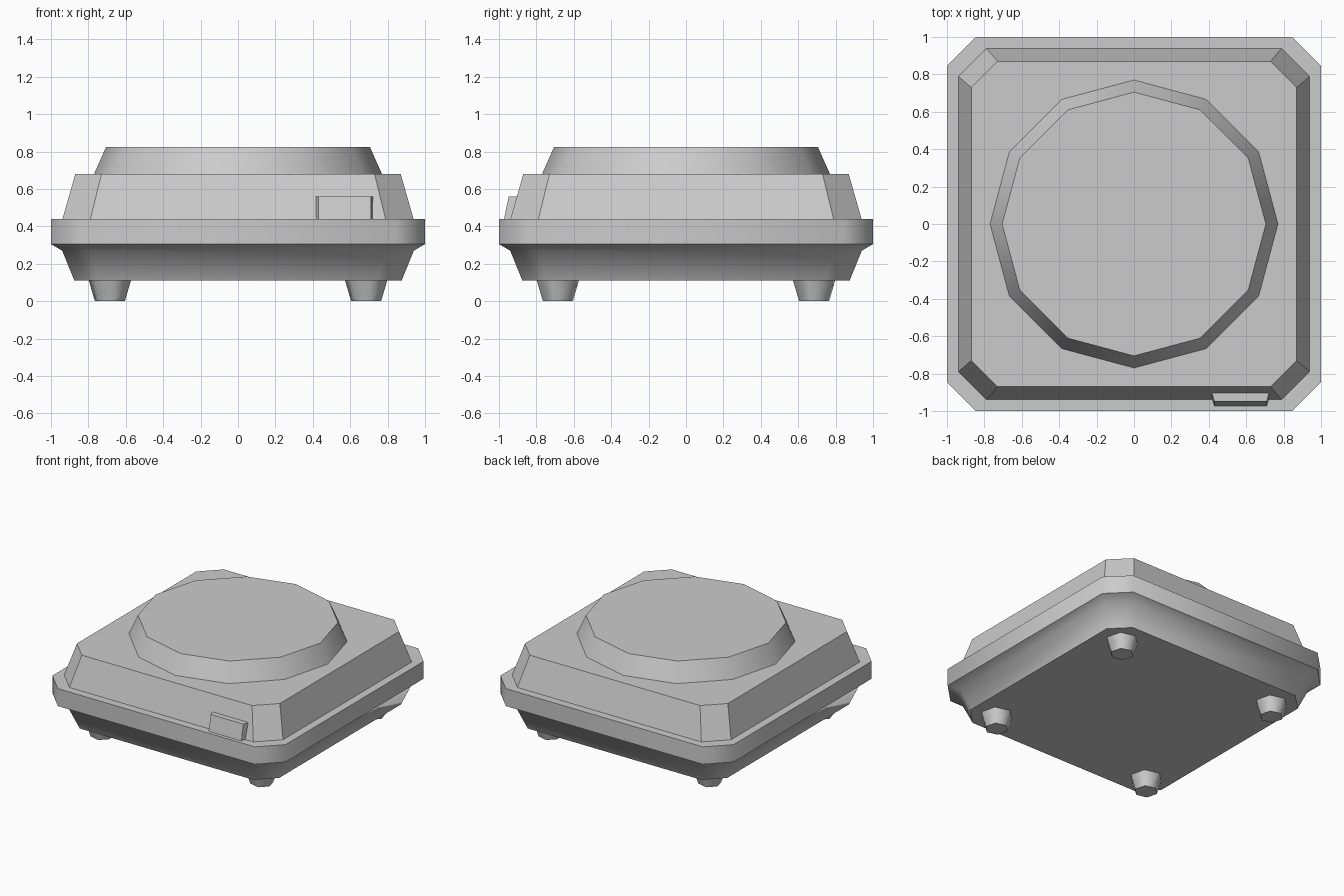
import bpy, bmesh, math

old = bpy.data.objects.get("Cube")
if old:
    bpy.data.objects.remove(old, do_unlink=True)

grey = bpy.data.materials.new("plain_grey")
grey.use_nodes = True
COLOUR = (0.6, 0.6, 0.6, 1)
grey.diffuse_color = COLOUR
grey.node_tree.nodes["Principled BSDF"].inputs["Base Color"].default_value = COLOUR


def loft(name, rings, angle=50):
    """Skin a stack of equal-sized rings, cap both ends."""
    bm = bmesh.new()
    loops = [[bm.verts.new(p) for p in ring] for ring in rings]
    n = len(loops[0])
    for low, high in zip(loops, loops[1:]):
        for i in range(n):
            j = (i + 1) % n
            bm.faces.new((low[i], low[j], high[j], high[i]))
    bm.faces.new(loops[0][::-1])
    bm.faces.new(loops[-1])
    bmesh.ops.recalc_face_normals(bm, faces=bm.faces)
    mesh = bpy.data.meshes.new(name)
    bm.to_mesh(mesh)
    bm.free()
    mesh.materials.append(grey)
    obj = bpy.data.objects.new(name, mesh)
    bpy.context.collection.objects.link(obj)
    bpy.ops.object.select_all(action='DESELECT')
    obj.select_set(True)
    bpy.context.view_layer.objects.active = obj
    bpy.ops.object.shade_smooth_by_angle(angle=math.radians(angle))
    return obj


def cut_square(half, cut, z):
    """Square outline with clipped corners."""
    c = half - cut
    pts = [(half, -c), (half, c), (c, half), (-c, half),
           (-half, c), (-half, -c), (-c, -half), (c, -half)]
    return [(x, y, z) for x, y in pts]


def polygon(x, y, radius, z, sides, turn=0):
    angles = [turn + math.tau * i / sides for i in range(sides)]
    return [(x + radius * math.cos(a), y + radius * math.sin(a), z) for a in angles]


# Lower tray with its projecting rim
loft("base_tray", [cut_square(0.875, 0.13, 0.11), cut_square(0.94, 0.15, 0.27),
                   cut_square(1.0, 0.155, 0.305), cut_square(1.0, 0.155, 0.44)])

# Upper housing tapering towards the top
loft("upper_housing", [cut_square(0.94, 0.15, 0.435), cut_square(0.87, 0.14, 0.68)], 35)

# Twelve-sided raised platform
loft("top_platform", [polygon(0, 0, 0.772, 0.675, 12), polygon(0, 0, 0.705, 0.825, 12)])

# Small tapered button on the front wall
def button_ring(z, front, back):
    return [(0.415, back, z), (0.43, front, z), (0.71, front, z), (0.722, back, z)]

loft("front_button", [button_ring(0.43, -0.975, -0.93), button_ring(0.56, -0.948, -0.90)], 30)

# Four tapered feet
for x, side in ((-0.685, "right"), (0.685, "left")):
    for y, end in ((-0.685, "front"), (0.685, "back")):
        loft(f"{end}_{side}_foot", [polygon(x, y, 0.083, 0, 6, math.pi / 4),
                                    polygon(x, y, 0.118, 0.115, 6, math.pi / 4)], 62)
